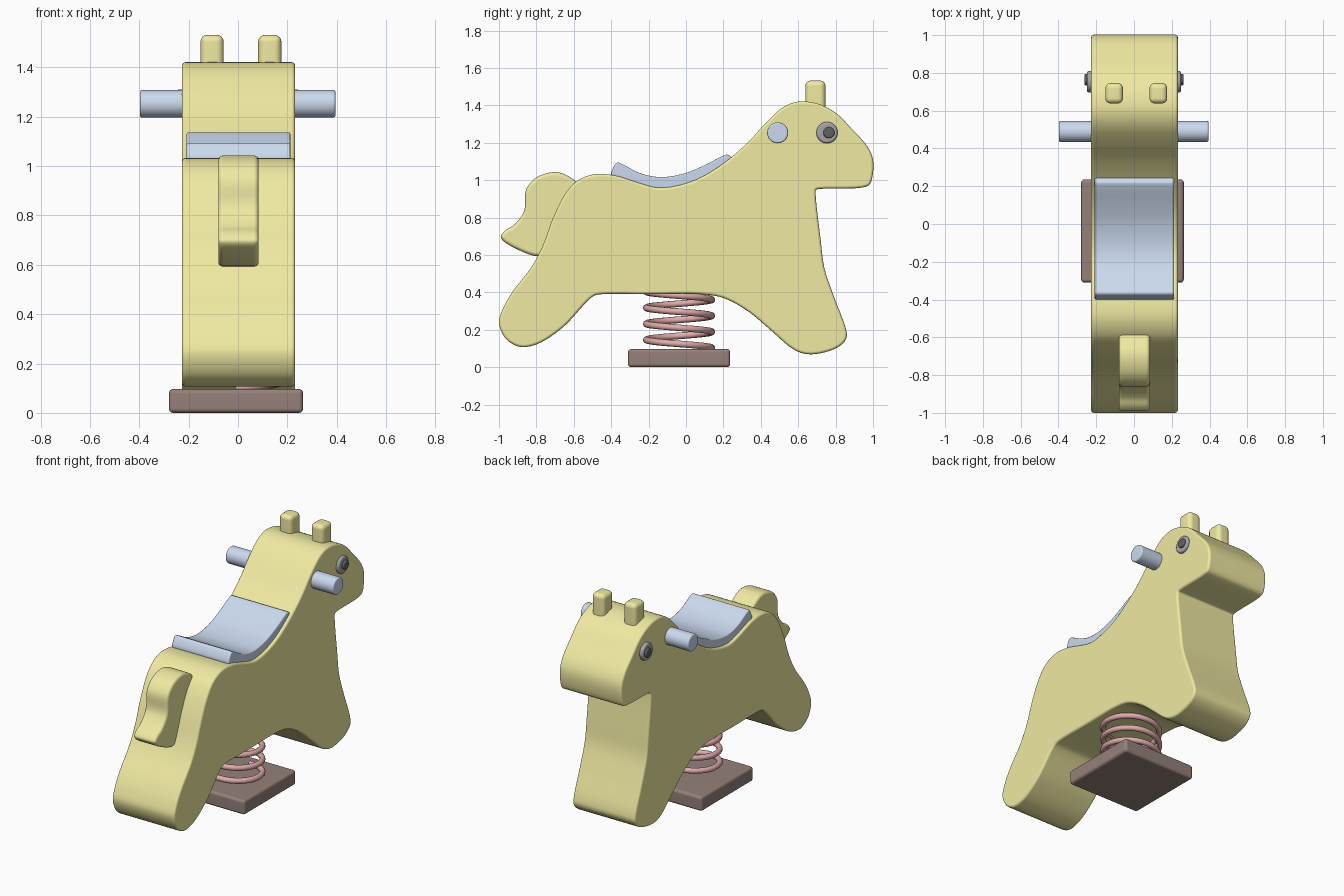
import bpy, bmesh, math
from mathutils import Vector, Matrix

if "Cube" in bpy.data.objects:
    bpy.data.objects.remove(bpy.data.objects["Cube"])


def material(name, rgb):
    m = bpy.data.materials.new(name)
    m.diffuse_color = (*rgb, 1)
    m.use_nodes = True
    m.node_tree.nodes["Principled BSDF"].inputs["Base Color"].default_value = m.diffuse_color
    return m


YELLOW = material("yellow", (0.87, 0.82, 0.36))
BLUE = material("pale_blue", (0.60, 0.70, 0.86))
PINK = material("pink", (0.76, 0.42, 0.41))
BROWN = material("brown", (0.30, 0.22, 0.19))
DARK = material("dark_grey", (0.12, 0.12, 0.12))
GREY = material("mid_grey", (0.38, 0.38, 0.40))


def finish(bm, name, mat):
    bmesh.ops.recalc_face_normals(bm, faces=bm.faces)
    me = bpy.data.meshes.new(name)
    bm.to_mesh(me)
    bm.free()
    ob = bpy.data.objects.new(name, me)
    bpy.context.collection.objects.link(ob)
    me.materials.append(mat)
    bpy.ops.object.select_all(action='DESELECT')
    ob.select_set(True)
    bpy.context.view_layer.objects.active = ob
    bpy.ops.object.shade_smooth_by_angle(angle=math.radians(40))
    ob.modifiers.new("flat_normals", 'WEIGHTED_NORMAL').keep_sharp = True
    return ob


def bevel(bm, edges, width):
    bmesh.ops.bevel(bm, geom=edges, offset=width, segments=4, profile=0.5,
                    affect='EDGES', clamp_overlap=False)


def smooth_loop(pts, steps=5):
    """Closed centripetal spline through the points."""
    pts = [Vector(p) for p in pts]
    n, out = len(pts), []
    for i in range(n):
        p = [pts[(i + k - 1) % n] for k in range(4)]
        t = [0.0]
        for a, b in zip(p, p[1:]):
            t.append(t[-1] + (b - a).length ** 0.5)

        def mix(a, b, i0, i1, u):
            return a.lerp(b, (u - t[i0]) / (t[i1] - t[i0]))
        for s in range(steps):
            u = t[1] + (t[2] - t[1]) * s / steps
            a1, a2, a3 = (mix(p[k], p[k + 1], k, k + 1, u) for k in range(3))
            out.append(mix(mix(a1, a2, 0, 2, u), mix(a2, a3, 1, 3, u), 1, 2, u))
    return out


def slab(name, outline, x0, x1, width, mat):
    """Side outline (y, z) extruded across x with rounded rims."""
    bm = bmesh.new()
    face = bm.faces.new([bm.verts.new((x0, p.x, p.y)) for p in smooth_loop(outline)])
    ext = bmesh.ops.extrude_face_region(bm, geom=[face], use_keep_orig=True)
    for v in ext['geom']:
        if isinstance(v, bmesh.types.BMVert):
            v.co.x = x1
    bmesh.ops.recalc_face_normals(bm, faces=bm.faces)
    rims = [e for e in bm.edges if abs(e.verts[0].co.x - e.verts[1].co.x) < 1e-4]
    bevel(bm, rims, width)
    return finish(bm, name, mat)


def box(name, lo, hi, width, mat):
    bm = bmesh.new()
    lo, hi = Vector(lo), Vector(hi)
    mtx = Matrix.Translation((lo + hi) / 2) @ Matrix.Diagonal((*(hi - lo), 1))
    bmesh.ops.create_cube(bm, size=1, matrix=mtx)
    bevel(bm, bm.edges[:], width)
    return finish(bm, name, mat)


def rod(name, x0, x1, y, z, radius, width, mat):
    """Cylinder along x with rounded ends."""
    bm = bmesh.new()
    mtx = Matrix.Translation(((x0 + x1) / 2, y, z)) @ Matrix.Rotation(math.pi / 2, 4, 'Y')
    bmesh.ops.create_cone(bm, cap_ends=True, segments=40, radius1=radius,
                          radius2=radius, depth=abs(x1 - x0), matrix=mtx)
    bevel(bm, [e for e in bm.edges if abs(e.verts[0].co.x - e.verts[1].co.x) < 1e-4], width)
    return finish(bm, name, mat)


# Body: legs, neck and head in one thick plank
slab("body", [
    (-1.0, 0.24), (-0.97, 0.16), (-0.92, 0.12), (-0.87, 0.107), (-0.78, 0.13),
    (-0.65, 0.22), (-0.53, 0.35), (-0.49, 0.382), (-0.45, 0.39), (-0.2, 0.39),
    (0.08, 0.39), (0.2, 0.37), (0.33, 0.30), (0.45, 0.20), (0.56, 0.105),
    (0.62, 0.075), (0.69, 0.07), (0.80, 0.10), (0.85, 0.14), (0.86, 0.18),
    (0.79, 0.38), (0.74, 0.53), (0.72, 0.68), (0.693, 0.93), (0.696, 0.948),
    (0.715, 0.953), (0.94, 0.96), (0.98, 0.975), (0.997, 1.02), (1.0, 1.11),
    (0.97, 1.18), (0.89, 1.27), (0.80, 1.36), (0.70, 1.41), (0.6, 1.42),
    (0.52, 1.39), (0.43, 1.31), (0.33, 1.20), (0.2, 1.09), (0.07, 1.01),
    (-0.05, 0.97), (-0.15, 0.96), (-0.25, 0.985), (-0.38, 1.025), (-0.5, 1.03),
    (-0.59, 0.99), (-0.65, 0.92), (-0.71, 0.80), (-0.77, 0.64), (-0.83, 0.53),
    (-0.93, 0.40), (-0.98, 0.31)], -0.227, 0.232, 0.015, YELLOW)

# Tail
slab("tail", [
    (-0.99, 0.70), (-0.965, 0.732), (-0.92, 0.76), (-0.866, 0.834), (-0.855, 0.95),
    (-0.797, 1.016), (-0.695, 1.043), (-0.62, 1.016), (-0.575, 0.97), (-0.60, 0.85),
    (-0.72, 0.62), (-0.79, 0.593), (-0.914, 0.636), (-0.982, 0.68)],
    -0.08, 0.084, 0.02, YELLOW)

# Curved seat
slab("seat", [
    (-0.40, 1.03), (-0.378, 1.085), (-0.365, 1.094), (-0.345, 1.088), (-0.245, 1.037),
    (-0.134, 1.016), (-0.005, 1.037), (0.10, 1.08), (0.205, 1.133), (0.222, 1.136),
    (0.243, 1.122), (0.24, 1.11), (0.20, 1.07), (0.05, 0.985), (-0.13, 0.94),
    (-0.28, 0.98), (-0.38, 1.015)], -0.208, 0.212, 0.008, BLUE)

# Handlebar
rod("handlebar", -0.398, 0.395, 0.49, 1.253, 0.056, 0.01, BLUE)

# Eyes and ears, left and right
for side, s in (("left", -1), ("right", 1)):
    rod("eye_" + side, s * 0.2, s * 0.25, 0.754, 1.254, 0.057, 0.012, GREY)
    rod("pupil_" + side, s * 0.22, s * 0.263, 0.764, 1.254, 0.03, 0.008, DARK)
    cx = 0.012 + s * 0.117
    box("ear_" + side, (cx - 0.047, 0.638, 1.33), (cx + 0.047, 0.746, 1.532), 0.028, YELLOW)

# Ground plate
box("base_plate", (-0.28, -0.31, 0), (0.264, 0.236, 0.097), 0.018, BROWN)

# Coil spring
cu = bpy.data.curves.new("spring", 'CURVE')
cu.dimensions = '3D'
cu.bevel_depth = 0.018
cu.bevel_resolution = 3
cu.use_fill_caps = True
N, TURNS = 160, 3.6
sp = cu.splines.new('POLY')
sp.points.add(N)
for i, p in enumerate(sp.points):
    a = math.pi / 2 - math.tau * TURNS * i / N
    p.co = (-0.008 + 0.175 * math.cos(a), -0.037 + 0.175 * math.sin(a),
            0.103 + 0.086 * TURNS * i / N, 1)
spring = bpy.data.objects.new("spring", cu)
bpy.context.collection.objects.link(spring)
cu.materials.append(PINK)
bpy.ops.object.select_all(action='DESELECT')
spring.select_set(True)
bpy.context.view_layer.objects.active = spring
bpy.ops.object.convert(target='MESH')
bpy.ops.object.shade_smooth_by_angle(angle=math.radians(40))
